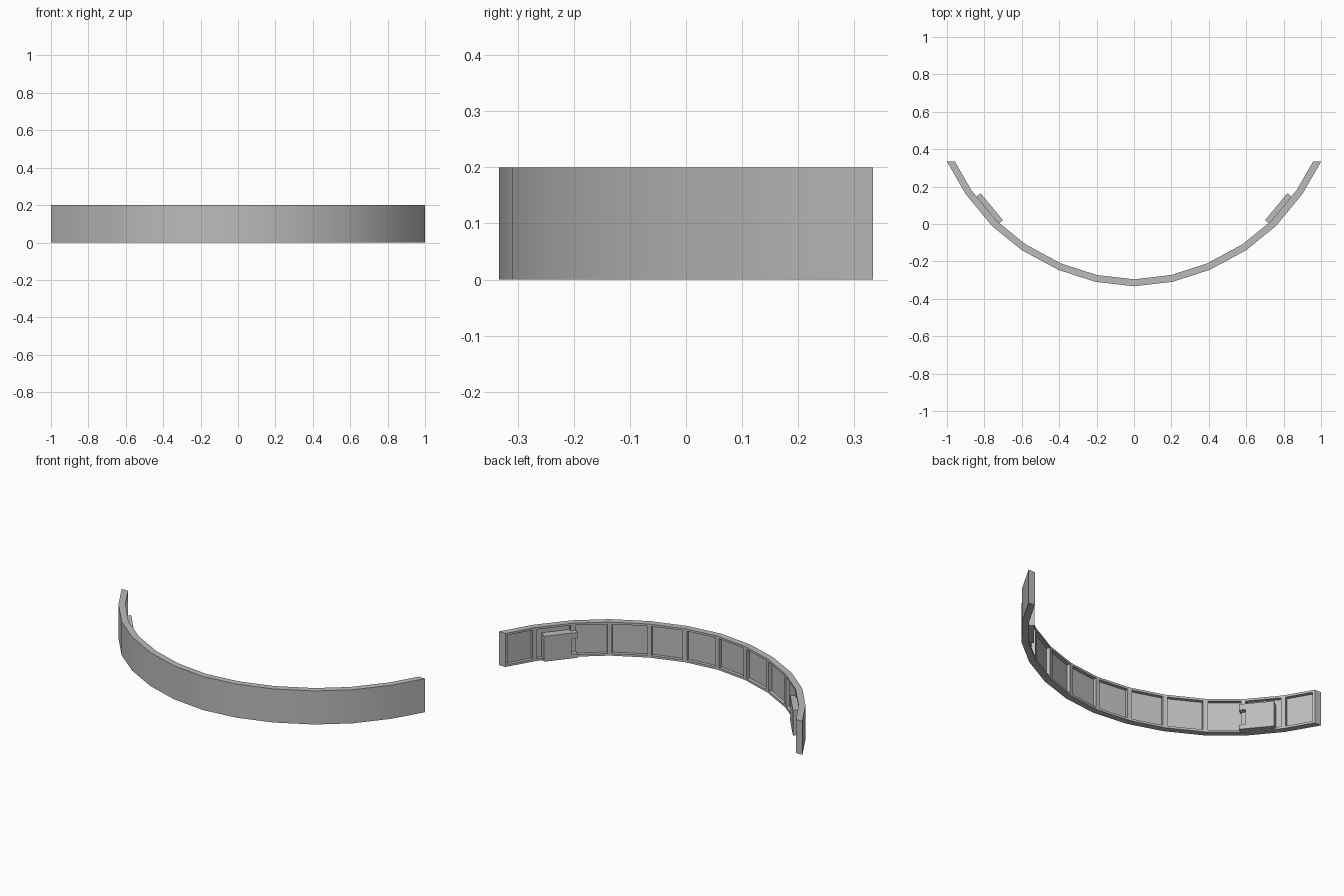
import bpy
import bmesh
from mathutils import Vector

if "Cube" in bpy.data.objects:
    bpy.data.objects.remove(bpy.data.objects["Cube"], do_unlink=True)

HEIGHT = 0.2
THICK = 0.037

grey = bpy.data.materials.new("plain grey")
grey.use_nodes = True
colour = (0.5, 0.5, 0.5, 1)
grey.diffuse_color = colour
grey.node_tree.nodes["Principled BSDF"].inputs["Base Color"].default_value = colour


def finish(bm, name):
    bmesh.ops.recalc_face_normals(bm, faces=bm.faces)
    mesh = bpy.data.meshes.new(name)
    bm.to_mesh(mesh)
    bm.free()
    mesh.materials.append(grey)
    obj = bpy.data.objects.new(name, mesh)
    bpy.context.collection.objects.link(obj)
    bpy.ops.object.select_all(action='DESELECT')
    obj.select_set(True)
    bpy.context.view_layer.objects.active = obj
    bpy.ops.object.shade_smooth_by_angle(angle=0.52)
    return obj


# Outer plan curve, half of it mirrored
half = [(-1, 0.333), (-0.9, 0.16), (-0.76, -0.01), (-0.6, -0.14),
        (-0.405, -0.245), (-0.207, -0.309), (0, -0.333)]
outer = [Vector(p) for p in half] + [Vector((-x, y)) for x, y in half[-2::-1]]


def inward(a, b):
    d = (b - a).normalized()
    return Vector((-d.y, d.x))


normals = [inward(a, b) for a, b in zip(outer, outer[1:])]

# Mitred inner curve with ends trimmed square to the depth axis
inner = [outer[0] + Vector((THICK / normals[0].x, 0))]
for p, n1, n2 in zip(outer[1:-1], normals, normals[1:]):
    m = (n1 + n2).normalized()
    inner.append(p + m * THICK / m.dot(n1))
inner.append(outer[-1] + Vector((THICK / normals[-1].x, 0)))

# Curved band
bm = bmesh.new()
rings = []
for o, i in zip(outer, inner):
    rings.append([bm.verts.new((p.x, p.y, z)) for p, z in
                  ((o, 0), (o, HEIGHT), (i, HEIGHT), (i, 0))])
panels = []
for a, b in zip(rings, rings[1:]):
    for k in range(4):
        j = (k + 1) % 4
        face = bm.faces.new((a[k], a[j], b[j], b[k]))
        if k == 2:
            panels.append(face)
bm.faces.new(rings[0])
bm.faces.new(rings[-1][::-1])
bmesh.ops.recalc_face_normals(bm, faces=bm.faces)

# Recessed panel in every inner facet
bmesh.ops.inset_individual(bm, faces=panels, thickness=0.018, depth=0)
bmesh.ops.inset_individual(bm, faces=panels, thickness=0, depth=-0.02)
finish(bm, "curved_band")

# Notched blocks on the second facet from each end
notched = [(-0.063, 0.004), (0.124, 0.004), (0.124, 0.03), (0.09, 0.03),
           (0.09, 0.12), (0.124, 0.12), (0.124, 0.155), (-0.063, 0.155)]
mid = (outer[1] + outer[2]) / 2
along = (outer[2] - outer[1]).normalized()
for side, name in ((1, "right_block"), (-1, "left_block")):
    bm = bmesh.new()
    layers = []
    for depth in (0.015, 0.065):
        layer = []
        for t, z in notched:
            p = mid + along * t + normals[1] * depth
            layer.append(bm.verts.new((p.x * side, p.y, z)))
        bm.faces.new(layer)
        layers.append(layer)
    back, front = layers
    for k in range(len(notched)):
        j = (k + 1) % len(notched)
        bm.faces.new((back[k], back[j], front[j], front[k]))
    finish(bm, name)
